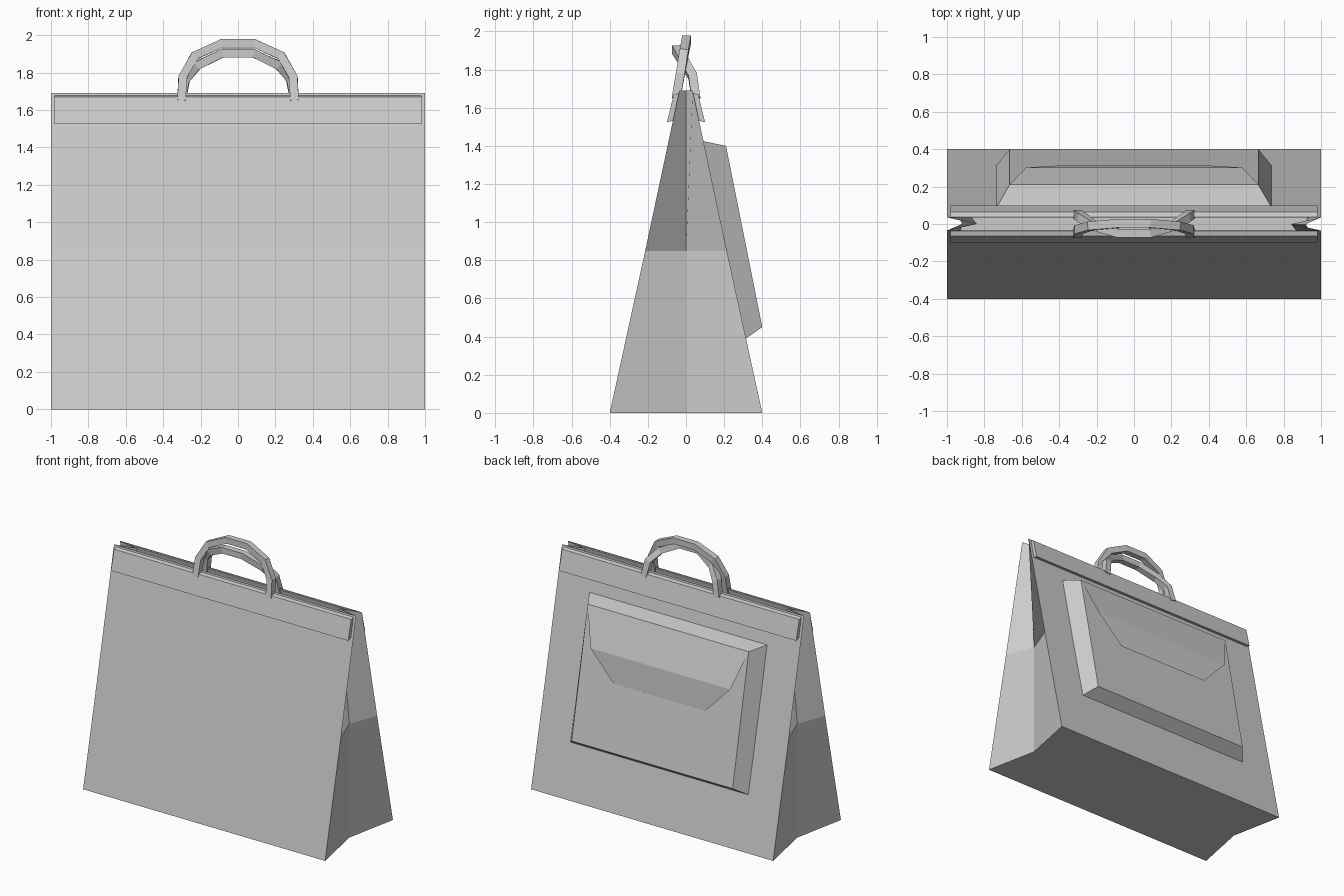
import bpy, bmesh
from mathutils import Vector

if "Cube" in bpy.data.objects:
    bpy.data.objects.remove(bpy.data.objects["Cube"])


def loft(name, rings, cap_start=True, cap_end=True):
    """Skin a list of equal-length closed rings into a flat-shaded mesh."""
    bm = bmesh.new()
    rows = [[bm.verts.new(p) for p in ring] for ring in rings]
    n = len(rows[0])
    for a, b in zip(rows, rows[1:]):
        for i in range(n):
            j = (i + 1) % n
            bm.faces.new((a[i], a[j], b[j], b[i]))
    if cap_start:
        bm.faces.new(rows[0][::-1])
    if cap_end:
        bm.faces.new(rows[-1])
    bmesh.ops.recalc_face_normals(bm, faces=bm.faces[:])
    return finish(name, bm)


def finish(name, bm):
    mesh = bpy.data.meshes.new(name)
    bm.to_mesh(mesh)
    bm.free()
    obj = bpy.data.objects.new(name, mesh)
    bpy.context.collection.objects.link(obj)
    return obj


# Bag body: tapering, open at the top, with side gussets folded inwards
def bag_ring(z, half_depth, crease):
    h, c = half_depth, crease
    return [(-1, -h, z), (1, -h, z), (c, 0, z), (1, h, z), (-1, h, z), (-c, 0, z)]


loft("bag_body", [bag_ring(0, 0.4, 0.92), bag_ring(0.85, 0.214, 0.92),
                  bag_ring(1.69, 0.035, 0.84)], cap_end=False)

# Reinforcing bands along the top of the front and back
band_profile = [(0.066, 1.532), (0.1, 1.524), (0.064, 1.67), (0.034, 1.678)]
for name, s in (("front_band", -1), ("back_band", 1)):
    loft(name, [[(x, s * y, z) for y, z in band_profile] for x in (-0.98, 0.98)])


# Carrying handles: square strap swept along a faceted arch
def handle(name, half_path, size=0.046):
    right = [Vector(p) for p in half_path]
    path = [Vector((-p.x, p.y, p.z)) for p in right] + right[::-1]
    rings = []
    for i, p in enumerate(path):
        before = (p - path[i - 1]).normalized() if i else Vector()
        after = (path[i + 1] - p).normalized() if i < len(path) - 1 else Vector()
        t = (before + after).normalized()
        u = t.cross(Vector((0, 1, 0))).normalized() * size / 2
        v = t.cross(u).normalized() * size / 2
        rings.append([p + u + v, p - u + v, p - u - v, p + u - v])
    loft(name, rings)


handle("front_handle", [(0.302, -0.052, 1.65), (0.296, -0.03, 1.775),
                        (0.232, -0.01, 1.89), (0.085, 0.003, 1.957)])
handle("back_handle", [(0.302, 0.052, 1.65), (0.28, 0.035, 1.765),
                       (0.215, -0.01, 1.84), (0.08, -0.05, 1.905)])


# Back pocket: bevelled block standing off the sloping back
def pocket_ring(w, top, bottom):
    return [(-w, *bottom), (w, *bottom), (w, *top), (-w, *top)]


loft("pocket", [pocket_ring(0.735, (0.09, 1.425), (0.314, 0.39)),
                pocket_ring(0.665, (0.21, 1.4), (0.4, 0.45))], cap_start=False)

# Pocket flap: folded sheet hanging from the pocket's top edge
bm = bmesh.new()
rows = [[bm.verts.new((s * w, y, z)) for s in (-1, 1)]
        for w, y, z in ((0.665, 0.21, 1.4), (0.578, 0.302, 1.129), (0.38, 0.314, 0.922))]
for a, b in zip(rows, rows[1:]):
    bm.faces.new((a[0], b[0], b[1], a[1])).normal_flip()
bm.normal_update()
for f in bm.faces:
    if f.normal.y < 0:
        f.normal_flip()
finish("pocket_flap", bm)
